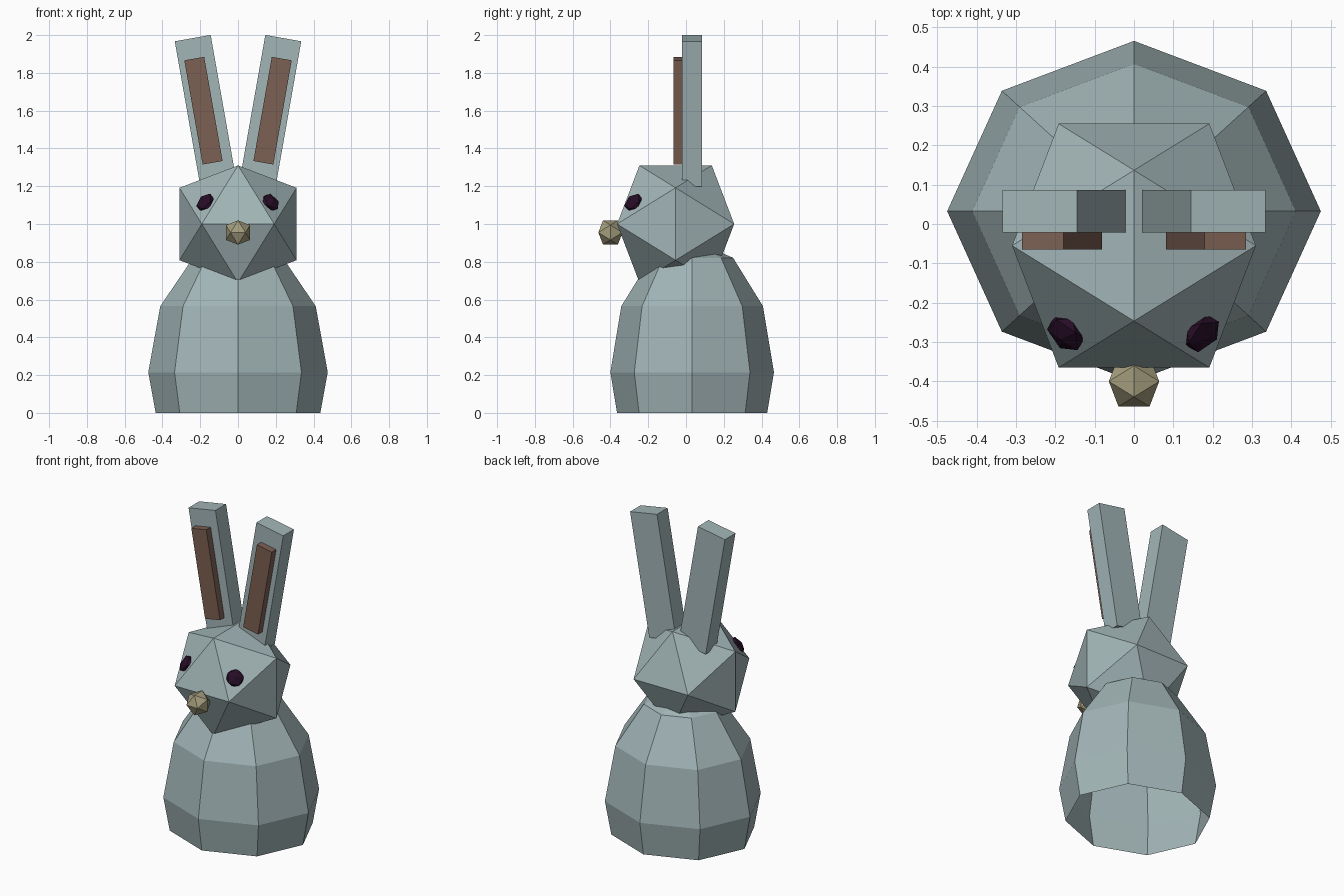
import bpy, bmesh, math
from mathutils import Matrix, Vector

if "Cube" in bpy.data.objects:
    bpy.data.objects.remove(bpy.data.objects["Cube"], do_unlink=True)


def material(name, rgb):
    m = bpy.data.materials.new(name)
    m.use_nodes = True
    m.diffuse_color = (*rgb, 1)
    m.node_tree.nodes["Principled BSDF"].inputs["Base Color"].default_value = (*rgb, 1)
    return m


FUR = material("blue_grey_fur", (0.36, 0.46, 0.47))
INNER = material("brown_inner_ear", (0.20, 0.115, 0.085))
EYE = material("dark_plum", (0.02, 0.004, 0.02))
NOSE = material("olive_tan", (0.36, 0.33, 0.20))


def finish(name, bm, mat):
    bmesh.ops.recalc_face_normals(bm, faces=bm.faces)
    mesh = bpy.data.meshes.new(name)
    bm.to_mesh(mesh)
    bm.free()
    mesh.materials.append(mat)
    obj = bpy.data.objects.new(name, mesh)
    bpy.context.collection.objects.link(obj)
    return obj


def icosahedron(name, centre, size, mat):
    """Regular icosahedron standing on its edges; size is half its width."""
    bm = bmesh.new()
    short = size * (math.sqrt(5) - 1) / 2
    for s in (-short, short):
        for t in (-size, size):
            for co in ((0, s, t), (t, 0, s), (s, t, 0)):
                bm.verts.new(Vector(co) + Vector(centre))
    bmesh.ops.convex_hull(bm, input=bm.verts)
    return finish(name, bm, mat)


def slab(name, centre, size, tilt, mat):
    """Box leaning sideways by the tilt angle."""
    bm = bmesh.new()
    m = (Matrix.Translation(centre) @ Matrix.Rotation(tilt, 4, 'Y')
         @ Matrix.Diagonal((*size, 1)))
    bmesh.ops.create_cube(bm, size=1, matrix=m)
    return finish(name, bm, mat)


# Body: faceted egg, sliced open at the ground
bm = bmesh.new()
bmesh.ops.create_uvsphere(
    bm, u_segments=8, v_segments=6, radius=1,
    matrix=Matrix.Translation((0, 0.0325, 0.215)) @ Matrix.Diagonal((0.475, 0.433, 0.7, 1)))
bmesh.ops.bisect_plane(bm, geom=bm.verts[:] + bm.edges[:] + bm.faces[:],
                       plane_co=(0, 0, 0), plane_no=(0, 0, 1), clear_inner=True)
finish("body", bm, FUR)

# Head and nose
icosahedron("head", (0, -0.055, 1.0), 0.31, FUR)
icosahedron("nose", (0, -0.4, 0.955), 0.064, NOSE)

# Ears and eyes on both sides
for side, s in (("left", 1), ("right", -1)):
    tilt = s * math.radians(10)
    slab(side + "_ear", (s * 0.172, 0.0325, 1.6), (0.193, 0.107, 0.78), tilt, FUR)
    slab(side + "_inner_ear", (s * 0.183, -0.0375, 1.6), (0.107, 0.055, 0.56), tilt, INNER)

    # Flattened eye lying on the cheek facet
    bm = bmesh.new()
    turn = Vector((s, -1, 1)).to_track_quat('Z', 'Y').to_matrix().to_4x4()
    bmesh.ops.create_icosphere(
        bm, subdivisions=1, radius=1,
        matrix=Matrix.Translation((s * 0.173, -0.278, 1.114)) @ turn
        @ Matrix.Diagonal((0.057, 0.057, 0.026, 1)))
    finish(side + "_eye", bm, EYE)
